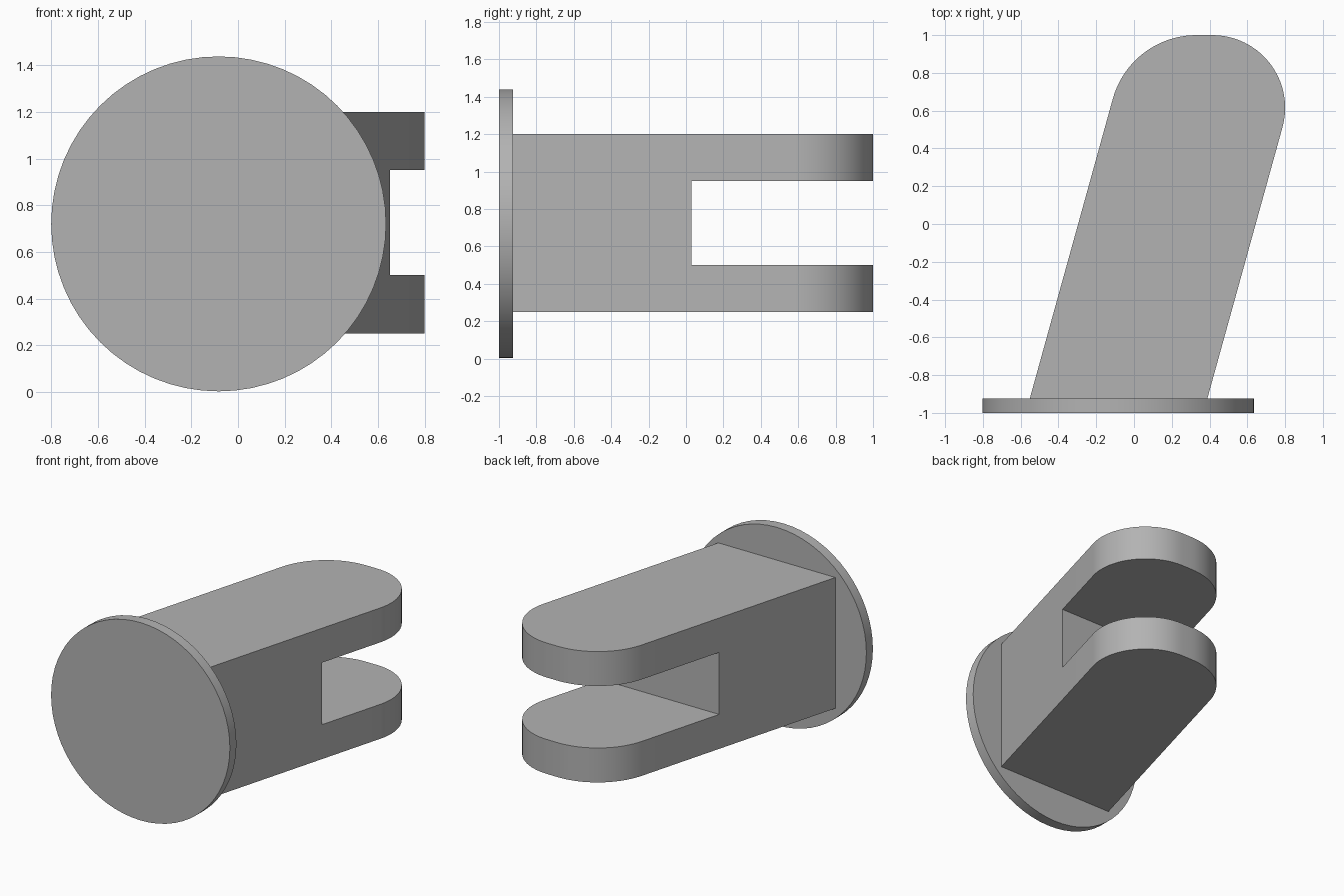
import bpy, bmesh, math
from mathutils import Vector, Matrix

cube = bpy.data.objects.get("Cube")
if cube:
    bpy.data.objects.remove(cube, do_unlink=True)

grey = bpy.data.materials.new("plain_grey")
grey.use_nodes = True
colour = (0.45, 0.45, 0.45, 1)
grey.diffuse_color = colour
grey.node_tree.nodes["Principled BSDF"].inputs["Base Color"].default_value = colour

FRONT, PLATE_BACK, BACK = -1.0, -0.925, 1.0
SLOT_Y = 0.03
LEAN = 0.277            # sideways drift of the arm per unit of depth
BASE_X = (-0.552, 0.388)


def add_object(name, bm):
    bmesh.ops.recalc_face_normals(bm, faces=bm.faces)
    mesh = bpy.data.meshes.new(name)
    bm.to_mesh(mesh)
    bm.free()
    mesh.materials.append(grey)
    obj = bpy.data.objects.new(name, mesh)
    bpy.context.collection.objects.link(obj)
    bpy.ops.object.select_all(action='DESELECT')
    obj.select_set(True)
    bpy.context.view_layer.objects.active = obj
    bpy.ops.object.shade_smooth_by_angle(angle=math.radians(30))
    return obj


def edge_x(side, y):
    return BASE_X[side] + LEAN * (y - PLATE_BACK)


def fillet(centre_x, radius, start, end, steps=20):
    """Arc touching the back line, from start to end angle."""
    angles = [start + (end - start) * i / steps for i in range(steps + 1)]
    return [(centre_x + radius * math.cos(a), BACK - radius + radius * math.sin(a))
            for a in angles]


def rounded_end():
    """Right to left outline of the leaning arm's rounded tip."""
    lean = math.atan(LEAN)
    r_big, r_small = 0.46, 0.385
    half = (math.pi / 2 - lean) / 2
    small_x = edge_x(1, BACK) - r_small / math.tan(half)
    big_x = edge_x(0, BACK) + r_big * math.tan(half)
    return (fillet(small_x, r_small, -lean, math.pi / 2)
            + fillet(big_x, r_big, math.pi / 2, math.pi - lean))


# Round mounting plate
bm = bmesh.new()
bmesh.ops.create_cone(bm, cap_ends=True, segments=64, radius1=0.718, radius2=0.718,
                      depth=PLATE_BACK - FRONT)
bmesh.ops.transform(bm, verts=bm.verts, matrix=Matrix.Translation(
    (-0.083, (FRONT + PLATE_BACK) / 2, 0.72)) @ Matrix.Rotation(math.pi / 2, 4, 'X'))
add_object("round_plate", bm)

# Forked arm: slabs stacked in one mesh, sharing the walls at the slot
z_levels = (0.25, 0.5, 0.95, 1.2)
root = [(edge_x(0, PLATE_BACK), PLATE_BACK), (edge_x(1, PLATE_BACK), PLATE_BACK)]
mouth = [(edge_x(1, SLOT_Y), SLOT_Y), (edge_x(0, SLOT_Y), SLOT_Y)]
outlines = (root + mouth[:1] + rounded_end() + mouth[1:], root + mouth)
bm = bmesh.new()
for i, outline in enumerate((outlines[0], outlines[1], outlines[0])):
    face = bm.faces.new([bm.verts.new((x, y, z_levels[i])) for x, y in outline])
    up = bmesh.ops.extrude_face_region(bm, geom=[face], use_keep_orig=True)
    bmesh.ops.translate(bm, verts=[v for v in up["geom"] if isinstance(v, bmesh.types.BMVert)],
                        vec=Vector((0, 0, z_levels[i + 1] - z_levels[i])))
add_object("forked_arm", bm)
